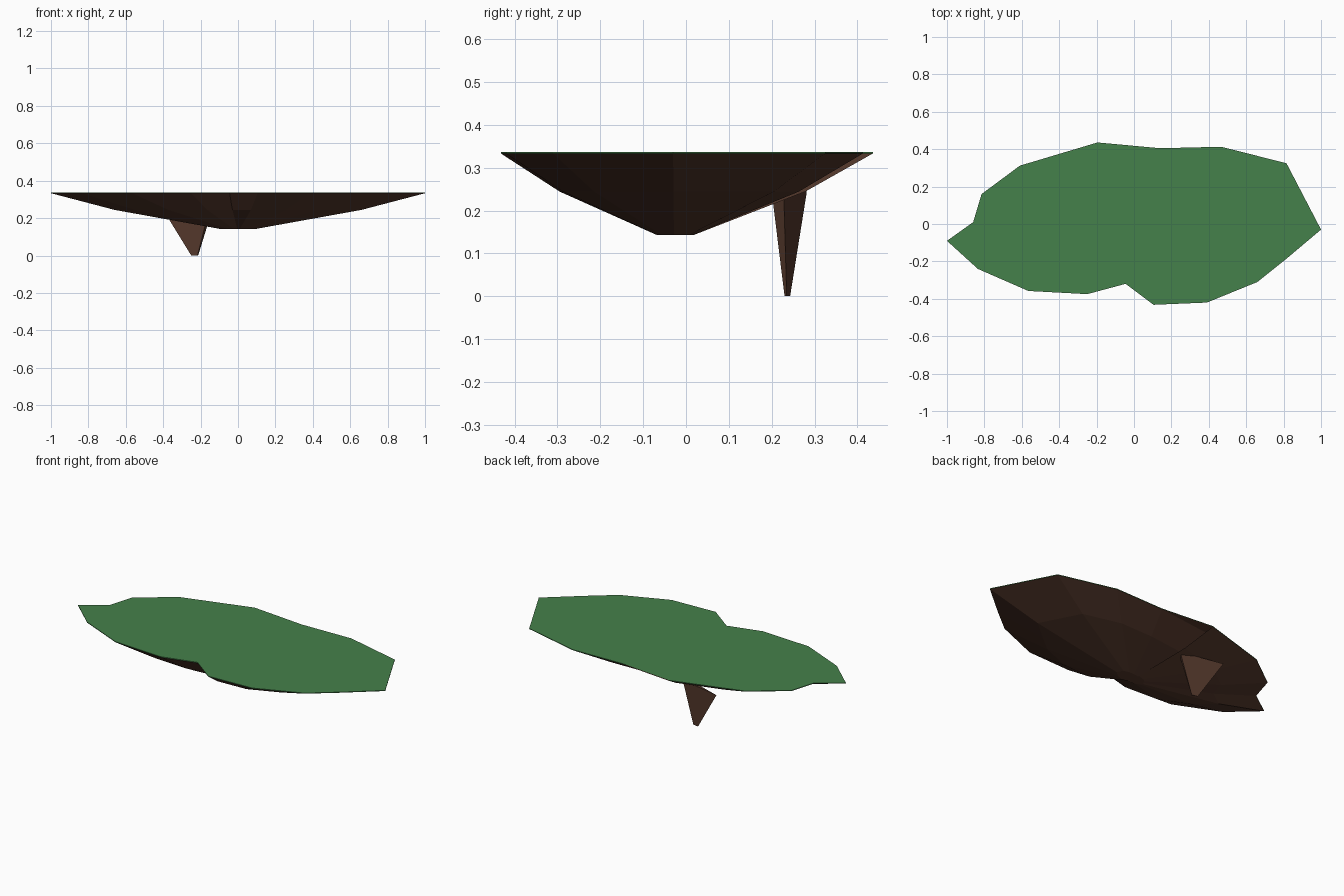
import bpy, bmesh

if "Cube" in bpy.data.objects:
    bpy.data.objects.remove(bpy.data.objects["Cube"])


def material(name, color):
    m = bpy.data.materials.new(name)
    m.diffuse_color = (*color, 1)
    m.use_nodes = True
    m.node_tree.nodes["Principled BSDF"].inputs["Base Color"].default_value = m.diffuse_color
    return m


def loft(name, rings, mat):
    """Flat-faced solid through matching rings of points, capped at both ends."""
    bm = bmesh.new()
    loops = [[bm.verts.new(p) for p in ring] for ring in rings]
    n = len(loops[0])
    for a, b in zip(loops, loops[1:]):
        for i in range(n):
            j = (i + 1) % n
            bm.faces.new((a[i], a[j], b[j], b[i]))
    bm.faces.new(loops[0][::-1])
    bm.faces.new(loops[-1])
    # concave caps are triangulated cleanly
    bmesh.ops.triangulate(bm, faces=[f for f in bm.faces if len(f.verts) > 4])
    bmesh.ops.recalc_face_normals(bm, faces=bm.faces)
    mesh = bpy.data.meshes.new(name)
    bm.to_mesh(mesh)
    bm.free()
    mesh.materials.append(mat)
    ob = bpy.data.objects.new(name, mesh)
    bpy.context.collection.objects.link(ob)
    return ob


grass = material("grass_green", (0.06, 0.22, 0.07))
earth = material("earth_brown", (0.09, 0.04, 0.025))

# ragged shoreline, counter-clockwise
outline = [(1.0, -0.03), (0.815, 0.325), (0.465, 0.413), (0.14, 0.405),
           (-0.225, 0.36), (-0.195, 0.436), (-0.61, 0.312), (-0.815, 0.16),
           (-0.86, 0.01), (-1.0, -0.09), (-0.835, -0.24), (-0.565, -0.358),
           (-0.25, -0.375), (-0.045, -0.32), (0.105, -0.432), (0.39, -0.42),
           (0.66, -0.31), (0.81, -0.19)]
CY = -0.028


def ring(scale, z):
    return [(x * scale, CY + (y - CY) * scale, z) for x, y in outline]


# thin grass sheet on top
loft("grass_top", [ring(1, 0.333), ring(1, 0.337)], grass)

# tapering earth underside
loft("earth_underside", [ring(0.1, 0.143), ring(0.66, 0.244), ring(1, 0.333)], earth)

# three-sided hanging rock spike with a blunt tip
tip = [(-0.217, 0.230, 0), (-0.213, 0.235, 0), (-0.25, 0.243, 0)]
base = [(-0.155, 0.200, 0.244), (-0.138, 0.228, 0.244), (-0.40, 0.282, 0.244)]
loft("hanging_rock", [tip, base], earth)
